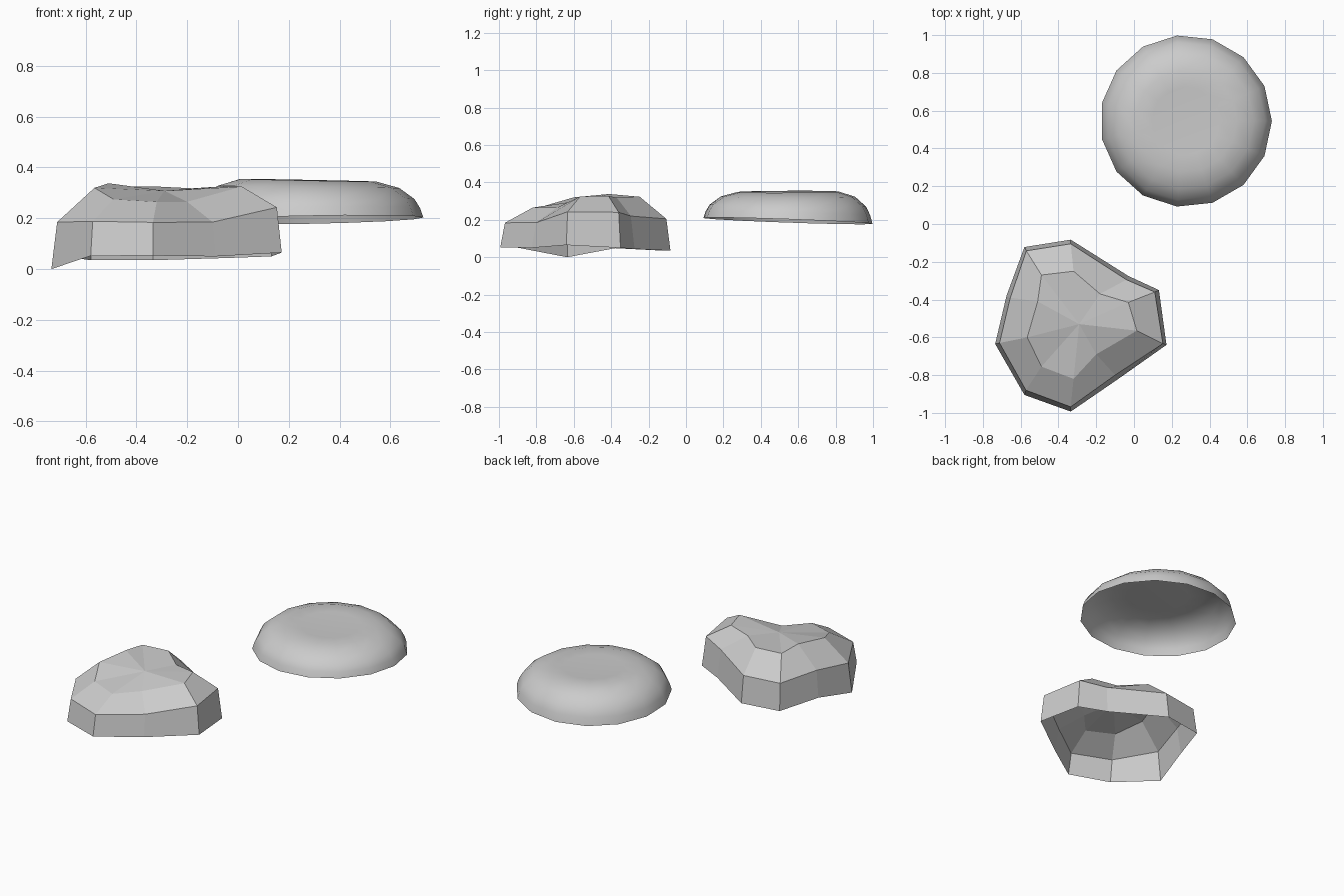
import bpy, bmesh
from math import cos, sin, tau, radians


def make_shell(name, rings, apex, smooth=False):
    """Open-bottomed shell: rings joined by quads, closed by a fan on top."""
    bm = bmesh.new()
    loops = [[bm.verts.new(p) for p in ring] for ring in rings]
    n = len(loops[0])
    for lo, hi in zip(loops, loops[1:]):
        for k in range(n):
            j = (k + 1) % n
            bm.faces.new((lo[k], lo[j], hi[j], hi[k]))
    tip = bm.verts.new(apex)
    for k in range(n):
        bm.faces.new((loops[-1][k], loops[-1][(k + 1) % n], tip))
    for f in bm.faces:
        f.normal_update()
        f.smooth = smooth
    mesh = bpy.data.meshes.new(name)
    bm.to_mesh(mesh)
    bm.free()
    ob = bpy.data.objects.new(name, mesh)
    bpy.context.collection.objects.link(ob)
    return ob


# Smooth round dome, rim gently tilted, shallow dip in the top
CX, CY, SIDES = 0.275, 0.545, 15
profile = [(0.455, 0.0), (0.442, 0.042), (0.42, 0.082), (0.36, 0.13),
           (0.27, 0.156), (0.18, 0.153)]


def dome_point(r, h, k):
    a = tau * k / SIDES
    dx, dy = r * cos(a), r * sin(a)
    t = h / 0.156                       # tilt changes from rim to crown
    slope_x = 0.02 * (1 - t) - 0.02 * t
    slope_y = -0.035 * (1 - t) + 0.005 * t
    return (CX + dx, CY + dy, 0.194 + h + slope_x * dx + slope_y * dy)


make_shell("smooth_dome",
           [[dome_point(r, h, k) for k in range(SIDES)] for r, h in profile],
           (CX, CY, 0.342), smooth=True)

# Faceted rock shell, counter-clockwise rings from the left corner
rim = [(-0.735, -0.635, 0.0), (-0.58, -0.905, 0.052), (-0.335, -0.993, 0.053),
       (-0.09, -0.825, 0.05), (0.172, -0.64, 0.065), (0.132, -0.35, 0.05),
       (-0.03, -0.275, 0.044), (-0.335, -0.083, 0.035), (-0.58, -0.122, 0.035),
       (-0.675, -0.38, 0.048)]
shoulder = [(-0.712, -0.63, 0.185), (-0.572, -0.88, 0.188), (-0.335, -0.968, 0.184),
            (-0.1, -0.80, 0.185), (0.153, -0.633, 0.243), (0.11, -0.36, 0.24),
            (-0.04, -0.295, 0.22), (-0.335, -0.105, 0.205), (-0.57, -0.142, 0.203),
            (-0.655, -0.39, 0.215)]
crown = [(-0.565, -0.60, 0.32), (-0.49, -0.755, 0.275), (-0.32, -0.82, 0.265),
         (-0.2, -0.69, 0.265), (0.015, -0.565, 0.325), (-0.03, -0.415, 0.328),
         (-0.18, -0.37, 0.318), (-0.32, -0.25, 0.325), (-0.49, -0.27, 0.325),
         (-0.51, -0.41, 0.338)]
make_shell("faceted_rock", [rim, shoulder, crown], (-0.29, -0.53, 0.308))
